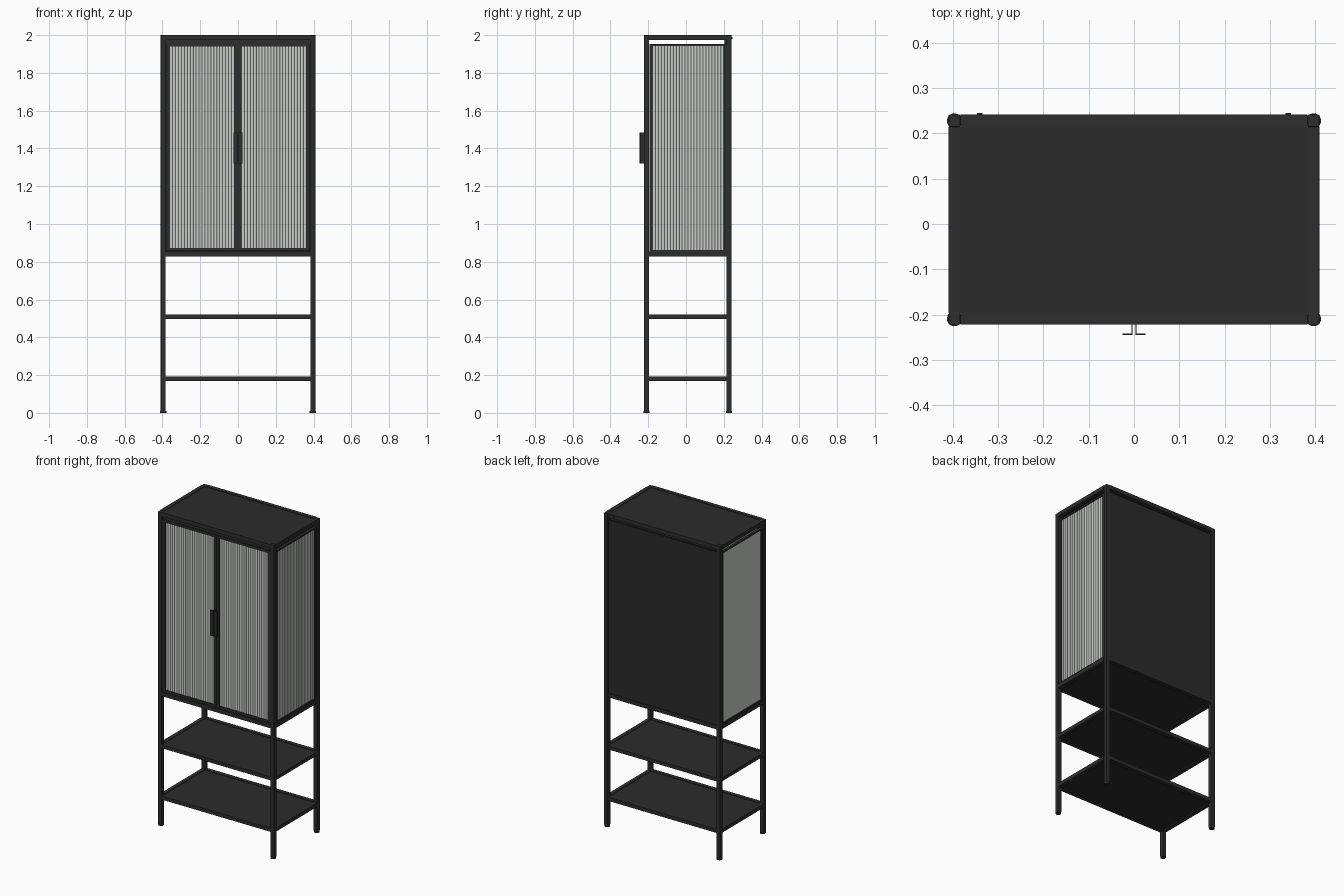
import bpy, bmesh, math

if "Cube" in bpy.data.objects:
    bpy.data.objects.remove(bpy.data.objects["Cube"])


def material(name, rgb):
    m = bpy.data.materials.new(name)
    m.diffuse_color = (*rgb, 1)
    m.use_nodes = True
    m.node_tree.nodes["Principled BSDF"].inputs["Base Color"].default_value = m.diffuse_color
    return m


BLACK = material("black metal", (0.026, 0.026, 0.026))
PANEL = material("dark sheet metal", (0.024, 0.024, 0.024))
GLASS = material("fluted glass", (0.60, 0.63, 0.60))


def finish(name, bm, mat):
    bmesh.ops.recalc_face_normals(bm, faces=bm.faces)
    me = bpy.data.meshes.new(name)
    bm.to_mesh(me)
    bm.free()
    me.materials.append(mat)
    ob = bpy.data.objects.new(name, me)
    bpy.context.collection.objects.link(ob)
    return ob


def box(name, x0, x1, y0, y1, z0, z1, mat=BLACK, bevel=0.0):
    bm = bmesh.new()
    bmesh.ops.create_cube(bm, size=1)
    for v in bm.verts:
        v.co = ((x0 + x1) / 2 + v.co.x * (x1 - x0),
                (y0 + y1) / 2 + v.co.y * (y1 - y0),
                (z0 + z1) / 2 + v.co.z * (z1 - z0))
    if bevel:
        bmesh.ops.bevel(bm, geom=bm.edges[:], offset=bevel, segments=2,
                        profile=0.5, affect='EDGES')
    return finish(name, bm, mat)


def disc(name, x, y, z, r, depth, mat=BLACK, along_y=False):
    bm = bmesh.new()
    bmesh.ops.create_cone(bm, cap_ends=True, segments=24, radius1=r, radius2=r, depth=depth)
    ob = finish(name, bm, mat)
    ob.location = (x, y, z)
    if along_y:
        ob.rotation_euler.x = math.pi / 2
    return ob


def prism(name, pts, z0, z1, mat):
    """Extrude a closed xy outline from z0 to z1."""
    bm = bmesh.new()
    face = bm.faces.new([bm.verts.new((x, y, z0)) for x, y in pts])
    ext = bmesh.ops.extrude_face_region(bm, geom=[face])
    for g in ext["geom"]:
        if isinstance(g, bmesh.types.BMVert):
            g.co.z = z1
    return finish(name, bm, mat)


def fluted(name, u0, u1, z0, z1, place, ribs, thick=0.004, depth=0.004, seg=6):
    """Glass pane: flat back, half-round vertical ribs in front."""
    w = (u1 - u0) / ribs
    pts = [(u1, 0), (u0, 0), (u0, thick)]
    for i in range(ribs):
        for k in range(1, seg + 1):
            a = math.pi * k / seg
            pts.append((u0 + w * (i + 0.5 - 0.5 * math.cos(a)), thick + depth * math.sin(a)))
    ob = prism(name, [place(u, d) for u, d in pts], z0, z1, GLASS)
    ob.data.shade_smooth()
    ob.data.set_sharp_from_angle(angle=math.radians(40))


PX0, PX1 = 0.383, 0.409           # post, x
FY0, FY1 = -0.222, -0.196         # front post, y
BY0, BY1 = 0.214, 0.241           # back post, y

# posts and round feet
for s, side in ((-1, "left"), (1, "right")):
    xa, xb = sorted((s * PX0, s * PX1))
    for end, y0, y1 in (("front", FY0, FY1), ("back", BY0, BY1)):
        box(f"{side}_{end}_post", xa, xb, y0, y1, 0.008, 1.999, bevel=0.002)
        disc(f"{side}_{end}_foot", s * 0.396, (y0 + y1) / 2, 0.005, 0.0165, 0.010)

# levels: rails all round and a sheet panel set slightly below the rim
for name, z0, z1 in (("lower_shelf", 0.169, 0.193), ("upper_shelf", 0.497, 0.520),
                     ("cabinet_floor", 0.829, 0.854), ("top", 1.974, 2.0)):
    for s, side in ((-1, "left"), (1, "right")):
        xa, xb = sorted((s * PX0, s * PX1))
        box(f"{name}_{side}_rail", xa, xb, FY1, BY0, z0, z1)
    box(f"{name}_front_rail", -PX0, PX0, FY0, FY1, z0, z1)
    box(f"{name}_back_rail", -PX0, PX0, BY0, BY1, z0, z1)
    box(f"{name}_panel", -PX0, PX0, FY1, BY0, z0 + 0.008, z1 - 0.003, PANEL)

# rails above the doors and behind the back panel
box("door_stop_rail", -PX0, PX0, -0.212, -0.198, 1.952, 1.975)
box("back_inner_rail", -PX0, PX0, 0.204, 0.214, 1.940, 1.975)

# back panel and its screws
box("back_panel", -PX0, PX0, 0.226, 0.236, 0.854, 1.957, PANEL)
for x in (-0.34, 0.34):
    disc("back_screw", x, 0.241, 1.985, 0.006, 0.008, along_y=True)

# inner shelves
for i, z in enumerate((1.217, 1.585)):
    box(f"inner_shelf_{i + 1}", -0.378, 0.378, -0.175, 0.20, z - 0.006, z + 0.006, PANEL)

# side windows: frame and fluted pane (ribs towards +x on both sides)
for s, side in ((-1, "left"), (1, "right")):
    xa, xb = sorted((s * 0.386, s * 0.404))
    box(f"{side}_window_front_stile", xa, xb, -0.193, -0.177, 0.854, 1.952)
    box(f"{side}_window_back_stile", xa, xb, 0.200, 0.214, 0.854, 1.952)
    box(f"{side}_window_top_frame", xa, xb, -0.177, 0.200, 1.942, 1.952)
    box(f"{side}_window_bottom_frame", xa, xb, -0.177, 0.200, 0.854, 0.863)
    back = 0.390 if s > 0 else -0.400
    fluted(f"{side}_window_glass", -0.177, 0.200, 0.863, 1.942,
           lambda u, d, b=back: (b + d, u), 24)

# doors: frame, fluted pane and angled pull
for s, side in ((-1, "left"), (1, "right")):
    def door_bar(part, a, b, z0, z1):
        xa, xb = sorted((s * a, s * b))
        box(f"{side}_door_{part}", xa, xb, -0.219, -0.199, z0, z1)
    door_bar("outer_stile", 0.361, 0.381, 0.857, 1.955)
    door_bar("inner_stile", 0.001, 0.019, 0.857, 1.955)
    door_bar("top_frame", 0.019, 0.361, 1.939, 1.955)
    door_bar("bottom_frame", 0.019, 0.361, 0.857, 0.872)
    xa, xb = sorted((s * 0.019, s * 0.361))
    fluted(f"{side}_door_glass", xa, xb, 0.872, 1.939,
           lambda u, d: (u, -0.206 - d), 22)
    pull = [(0.003, -0.218), (0.003, -0.245), (0.025, -0.245),
            (0.025, -0.242), (0.006, -0.242), (0.006, -0.218)]
    prism(f"{side}_door_handle", [(s * x, y) for x, y in pull], 1.32, 1.485, BLACK)
